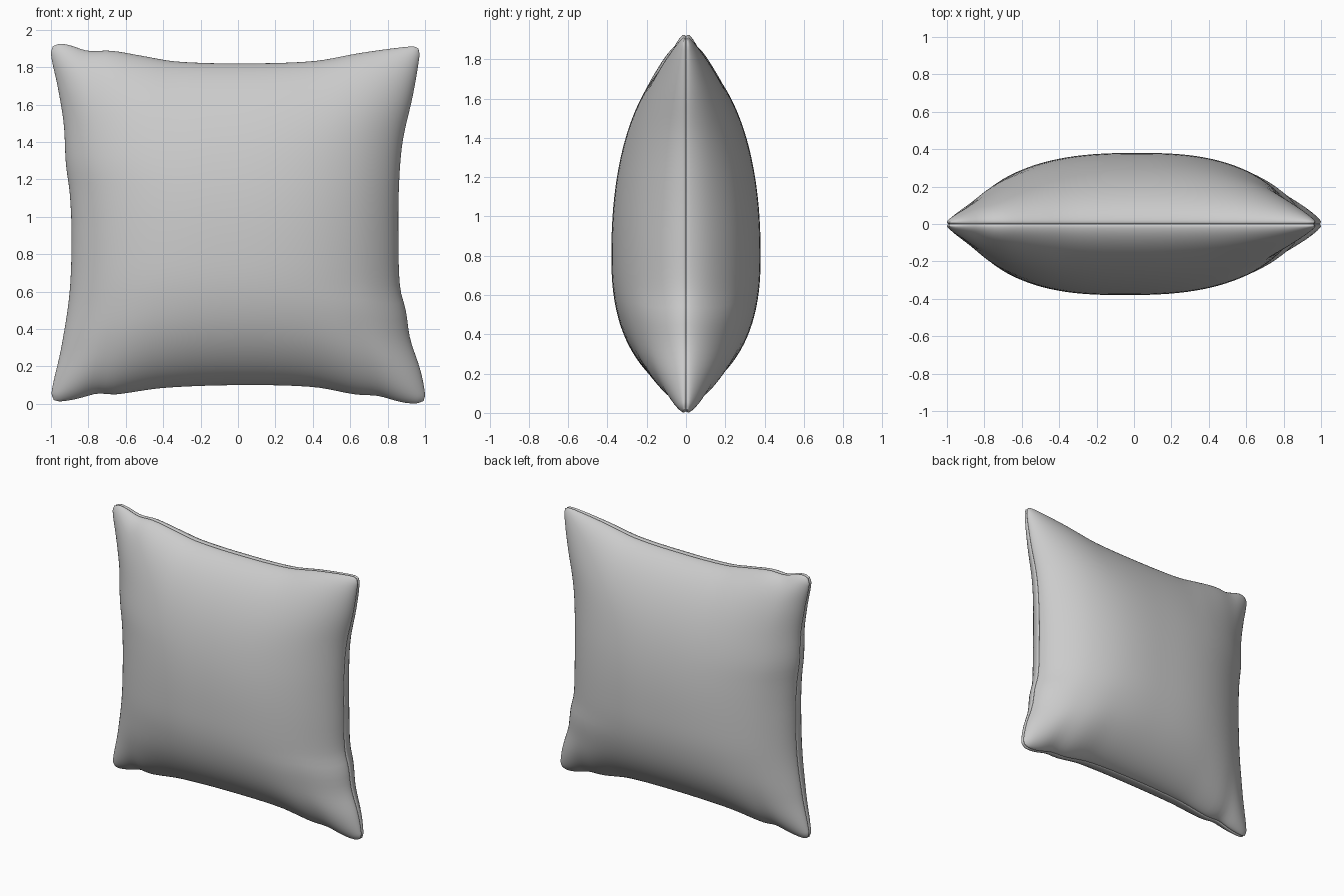
import bpy, bmesh, math
from mathutils import Vector

if "Cube" in bpy.data.objects:
    bpy.data.objects.remove(bpy.data.objects["Cube"])

N = 56                      # grid divisions per panel
LIP, GROOVE = 0.011, 0.010  # seam lip half thickness and groove depth

# Outline edges (x, z), sharing their rounded corner points
TL, TR, BR, BL = (-0.99, 1.912), (0.965, 1.9), (0.992, 0.015), (-0.985, 0.02)
TOP = [TL, (-0.95, 1.925), (-0.9, 1.917), (-0.8, 1.887), (-0.68, 1.888), (-0.5, 1.858),
       (-0.33, 1.83), (0, 1.82), (0.4, 1.832), (0.65, 1.875), (0.85, 1.903), (0.94, 1.91), TR]
BOTTOM = [BL, (-0.95, 0.013), (-0.86, 0.027), (-0.75, 0.055), (-0.66, 0.05), (-0.4, 0.085),
          (0, 0.1), (0.4, 0.09), (0.63, 0.05), (0.75, 0.042), (0.87, 0.01), (0.95, 0.002), BR]
LEFT = [BL, (-0.997, 0.06), (-0.945, 0.3), (-0.9, 0.6), (-0.89, 0.92), (-0.9, 1.13),
        (-0.92, 1.28), (-0.932, 1.5), (-0.965, 1.7), (-1.0, 1.87), TL]
RIGHT = [BR, (1.0, 0.05), (0.975, 0.18), (0.92, 0.35), (0.897, 0.5), (0.867, 0.62),
         (0.858, 0.85), (0.86, 1.15), (0.88, 1.4), (0.935, 1.65), (0.97, 1.86), TR]


def smooth_edge(points):
    """Return a function giving the point at 0..1 along a smooth curve."""
    p = [Vector(q) for q in points]
    d = [0.0]
    for a, b in zip(p, p[1:]):
        d.append(d[-1] + (b - a).length)
    d = [x / d[-1] for x in d]
    last = len(p) - 1

    def tangent(i):
        a, b = max(i - 1, 0), min(i + 1, last)
        return (p[b] - p[a]) / (d[b] - d[a])

    def at(t):
        i = next((k for k in range(last) if t <= d[k + 1]), last - 1)
        w = d[i + 1] - d[i]
        s = (t - d[i]) / w
        return (p[i] * (2*s**3 - 3*s**2 + 1) + tangent(i) * w * (s**3 - 2*s**2 + s)
                + p[i + 1] * (3*s**2 - 2*s**3) + tangent(i + 1) * w * (s**3 - s**2))
    return at


top, bottom, left, right = map(smooth_edge, (TOP, BOTTOM, LEFT, RIGHT))
cTL, cTR, cBR, cBL = map(Vector, (TL, TR, BR, BL))


def outline_patch(u, v):
    """Blend the four edges across the cushion."""
    return ((1 - v) * bottom(u) + v * top(u) + (1 - u) * left(v) + u * right(v)
            - ((1 - u) * (1 - v) * cBL + u * (1 - v) * cBR
               + (1 - u) * v * cTL + u * v * cTR))


def reach(t, peak):
    """Distance from the peak line, 0 there and 1 at either edge."""
    return min(1, (t - peak) / (1 - peak) if t > peak else (peak - t) / peak)


def puff(u, v, side):
    """Stuffing depth, fullest a little below the middle."""
    su = reach(u, 0.5 + 0.022 * side)
    sv = reach(v, 0.41)
    fu = max(0, 1 - su ** 2.6) ** 0.62
    fv = max(0, 1 - sv ** 2.2) ** 0.6 if v > 0.41 else max(0, 1 - sv ** 2.4) ** 0.63
    # Extra fill keeps the corner ears rounded
    ear = 0.04 * (su * sv) ** 4 * max(0, (1 - su ** 8) * (1 - sv ** 8)) ** 0.5
    return LIP + 0.369 * fu * fv + ear


grey = bpy.data.materials.new("grey cloth")
grey.diffuse_color = (0.6, 0.6, 0.6, 1)
grey.use_nodes = True
grey.node_tree.nodes["Principled BSDF"].inputs["Base Color"].default_value = grey.diffuse_color


def make_panel(name, side):
    bm = bmesh.new()
    steps = [0.5 - 0.5 * math.cos(math.pi * i / N) for i in range(N + 1)]
    grid = []
    for v in steps:
        row = []
        for u in steps:
            p = outline_patch(u, v)
            row.append(bm.verts.new((p.x, side * puff(u, v, side), p.y)))
        grid.append(row)
    for j in range(N):
        for i in range(N):
            bm.faces.new((grid[j][i], grid[j][i + 1], grid[j + 1][i + 1], grid[j + 1][i]))
    # Rolled lip that turns in to the seam groove
    rim = (grid[0][:-1] + [r[N] for r in grid[:-1]]
           + grid[N][:0:-1] + [r[0] for r in grid[:0:-1]])
    prev = rim
    for y, inset in ((0.5, 0.002), (0.15, GROOVE * 0.5), (0, GROOVE)):
        ring = [bm.verts.new((q.co.x * (1 - inset), side * LIP * y,
                              0.96 + (q.co.z - 0.96) * (1 - inset))) for q in rim]
        for k in range(len(rim)):
            n = (k + 1) % len(rim)
            bm.faces.new((prev[k], ring[k], ring[n], prev[n]))
        prev = ring
    bmesh.ops.recalc_face_normals(bm, faces=bm.faces)
    # Point the shell outwards
    bm.faces.ensure_lookup_table()
    if bm.faces[N * N // 2 + N // 2].normal.y * side < 0:
        bmesh.ops.reverse_faces(bm, faces=bm.faces)
    mesh = bpy.data.meshes.new(name)
    bm.to_mesh(mesh)
    bm.free()
    mesh.shade_smooth()
    mesh.materials.append(grey)
    bpy.context.collection.objects.link(bpy.data.objects.new(name, mesh))


make_panel("front_panel", -1)
make_panel("back_panel", 1)
